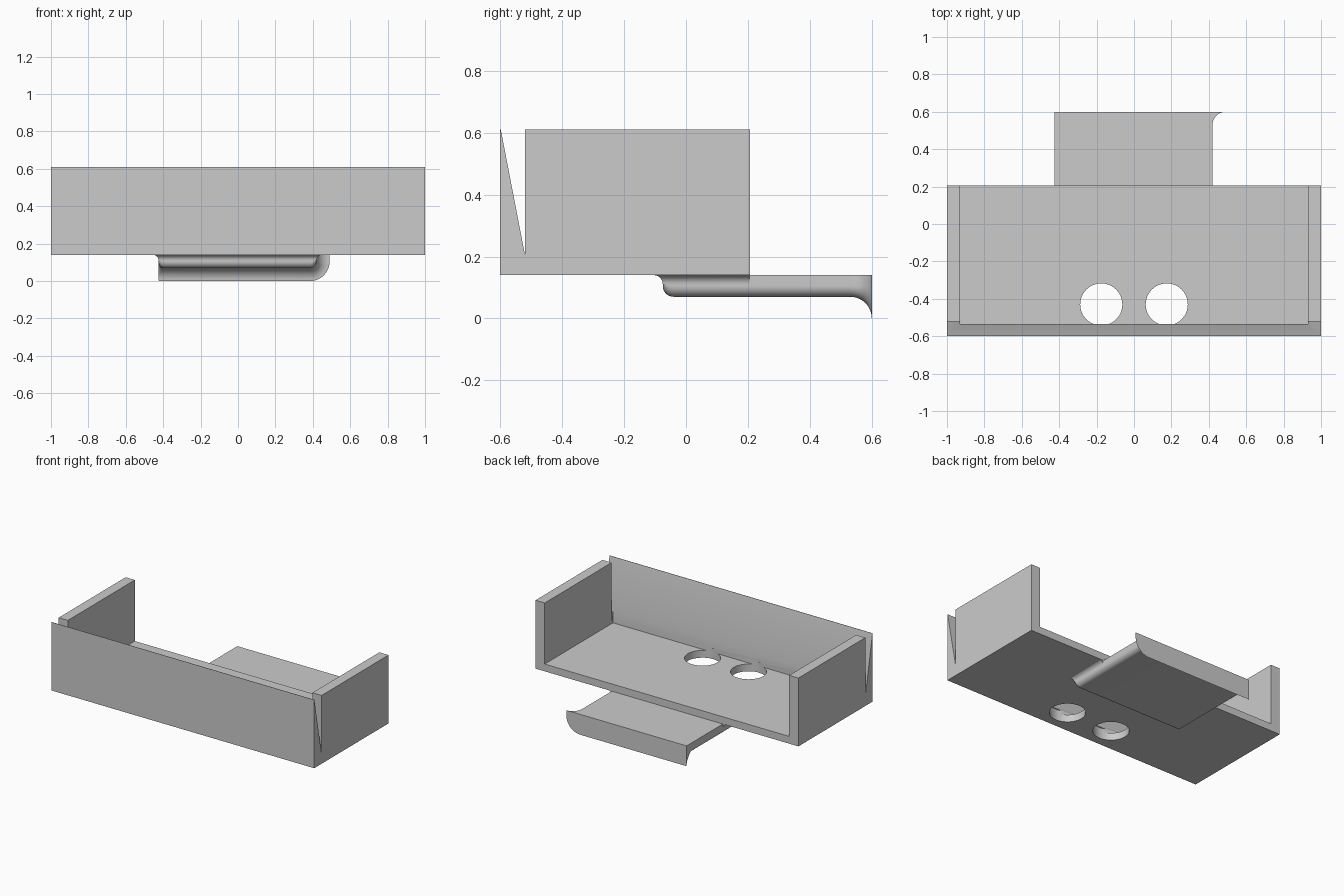
import bpy, bmesh
from math import sin, cos, pi

old = bpy.data.objects.get("Cube")
if old:
    bpy.data.objects.remove(old, do_unlink=True)

grey = bpy.data.materials.new("plain_grey")
grey.use_nodes = True
colour = (0.6, 0.6, 0.6, 1)
grey.diffuse_color = colour
grey.node_tree.nodes["Principled BSDF"].inputs["Base Color"].default_value = colour


def loft(name, rings):
    """Solid skinned through rings with equal point counts, capped at both ends."""
    bm = bmesh.new()
    loops = [[bm.verts.new(p) for p in ring] for ring in rings]
    n = len(loops[0])
    for a, b in zip(loops, loops[1:]):
        for i in range(n):
            j = (i + 1) % n
            bm.faces.new((a[i], a[j], b[j], b[i]))
    bm.faces.new(loops[0][::-1])
    bm.faces.new(loops[-1])
    bmesh.ops.recalc_face_normals(bm, faces=bm.faces)
    mesh = bpy.data.meshes.new(name)
    bm.to_mesh(mesh)
    bm.free()
    mesh.materials.append(grey)
    obj = bpy.data.objects.new(name, mesh)
    bpy.context.collection.objects.link(obj)
    return obj


def rect(x0, x1, y0, y1, z):
    return [(x0, y0, z), (x1, y0, z), (x1, y1, z), (x0, y1, z)]


def box(name, x, y0, y1, z0, z1):
    return loft(name, [rect(-x, x, y0, y1, z) for z in (z0, z1)])


def cut(obj, cutter):
    mod = obj.modifiers.new("cut", 'BOOLEAN')
    mod.operation, mod.solver, mod.object = 'DIFFERENCE', 'EXACT', cutter
    bpy.context.view_layer.update()
    graph = bpy.context.evaluated_depsgraph_get()
    mesh = bpy.data.meshes.new_from_object(obj.evaluated_get(graph))
    obj.modifiers.clear()
    obj.data = mesh
    bpy.data.objects.remove(cutter, do_unlink=True)


def smooth(obj, angle=pi / 6):
    bpy.ops.object.select_all(action='DESELECT')
    obj.select_set(True)
    bpy.context.view_layer.objects.active = obj
    bpy.ops.object.shade_smooth_by_angle(angle=angle)


# Open tray: floor, side walls and a front wall tapering to a thin top edge
tray = box("tray", 1, -0.6, 0.207, 0.14, 0.61)
cut(tray, box("cavity", 0.93, -0.535, 0.4, 0.19, 0.8))
notch = [(-0.6, 0.62), (-0.52, 0.205), (-0.52, 0.8), (-0.6, 0.8)]
cut(tray, loft("notch", [[(x, y, z) for y, z in notch] for x in (-1.2, 1.2)]))

# Two round holes in the floor, grazing the front wall
for cx in (-0.175, 0.175):
    ring = [(cx + 0.1125 * cos(i * pi / 24), -0.43 + 0.1125 * sin(i * pi / 24))
            for i in range(48)]
    cut(tray, loft("hole", [[(x, y, z) for x, y in ring] for z in (0.05, 0.215)]))
smooth(tray)

# Tongue under the floor, flaring down and to one side at its back lip
STEPS = 10
ANGLES = [i / STEPS * pi / 2 for i in range(STEPS + 1)]


def section(y, grow):
    flare = max(grow, 0)
    left, right, low = -0.425, 0.42 + flare, 0.07 - grow
    rl, rr = max(0.03 - flare, 0.008), 0.035 + flare
    pts = [(left, y, 0.14)]
    pts += [(left + rl - rl * cos(a), y, low + rl - rl * sin(a)) for a in ANGLES]
    pts += [(right - rr + rr * sin(a), y, low + rr - rr * cos(a)) for a in ANGLES]
    return pts + [(right, y, 0.14)]


nose, lip = 0.035, 0.07
rings = [section(-0.075 + nose - nose * cos(a), nose * (sin(a) - 1)) for a in ANGLES]
rings += [section(0.53 + lip * sin(a), lip * (1 - cos(a))) for a in ANGLES]
smooth(loft("tongue", rings))

# Concave fillet where the tongue meets the underside of the tray
r = 0.03
steps = [(r - r * cos(a), 0.14 - r + r * sin(a)) for a in ANGLES]
smooth(loft("tongue_fillet", [rect(-0.425 - d, 0.42 + d, -0.075 - d, 0.205, z)
                              for d, z in steps]))
